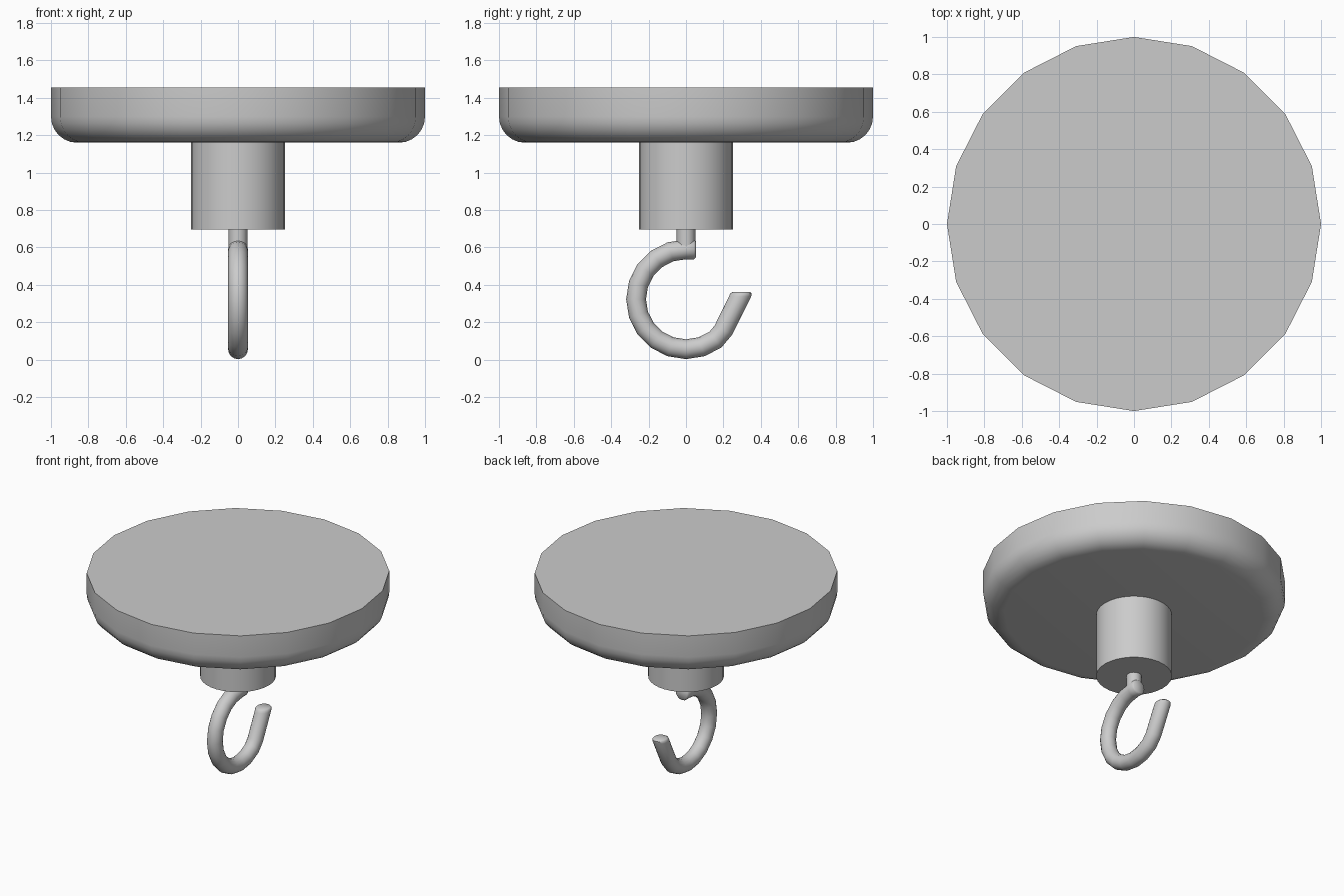
import bpy, bmesh, math
from mathutils import Vector

if "Cube" in bpy.data.objects:
    bpy.data.objects.remove(bpy.data.objects["Cube"])


def skin(name, rings, angle=40):
    """Join equal-sized rings of points into a capped, smooth-shaded solid."""
    bm = bmesh.new()
    loops = [[bm.verts.new(p) for p in ring] for ring in rings]
    n = len(loops[0])
    for a, b in zip(loops, loops[1:]):
        for i in range(n):
            j = (i + 1) % n
            bm.faces.new((a[i], a[j], b[j], b[i]))
    bm.faces.new(loops[0])
    bm.faces.new(loops[-1])
    bmesh.ops.recalc_face_normals(bm, faces=bm.faces)
    mesh = bpy.data.meshes.new(name)
    bm.to_mesh(mesh)
    bm.free()
    ob = bpy.data.objects.new(name, mesh)
    bpy.context.collection.objects.link(ob)
    bpy.ops.object.select_all(action='DESELECT')
    ob.select_set(True)
    bpy.context.view_layer.objects.active = ob
    bpy.ops.object.shade_smooth_by_angle(angle=math.radians(angle))
    return ob


def lathe(name, profile, sides):
    step = math.tau / sides
    return skin(name, [[(r * math.cos(i * step), r * math.sin(i * step), z)
                        for i in range(sides)] for r, z in profile])


# Round base plate with a rolled lower edge
edge = [(1 - 0.14 + 0.14 * math.cos(t), 1.30 - 0.14 * math.sin(t))
        for t in (k * math.pi / 12 for k in range(7))]
lathe("base_plate", [(1, 1.455)] + edge, 20)

# Thick stem and thin pin
lathe("stem", [(0.25, 1.17), (0.25, 0.695)], 32)
lathe("pin", [(0.05, 0.71), (0.05, 0.60)], 16)

# Hook: sections are (centre y, centre z, in-plane offset direction, radius)
R, TUBE, CZ = 0.267, 0.053, 0.323
up = Vector((0, 0, 1))
sections = [(0.053, 0.59, up, 0.044), (0.043, 0.59, up, TUBE)]
for k in range(13):
    a = math.radians(90 + 18 * k)
    d = Vector((0, math.cos(a), math.sin(a)))
    sections.append((R * d.y, CZ + R * d.z, d, TUBE))
# Straight tip, cut level at the end
lean = Vector((0, 0.89, -0.455))
level = Vector((0, 1.12, 0))
sections += [(0.20, 0.158, lean, TUBE), (0.289, 0.338, level, TUBE),
             (0.294, 0.354, level, 0.051), (0.296, 0.361, level, 0.043)]


def section_ring(y, z, d, r, sides=16):
    c = Vector((0, y, z))
    return [c + r * (math.cos(t) * d + math.sin(t) * Vector((1, 0, 0)))
            for t in (i * math.tau / sides for i in range(sides))]


skin("hook", [section_ring(*s) for s in sections], 50)
